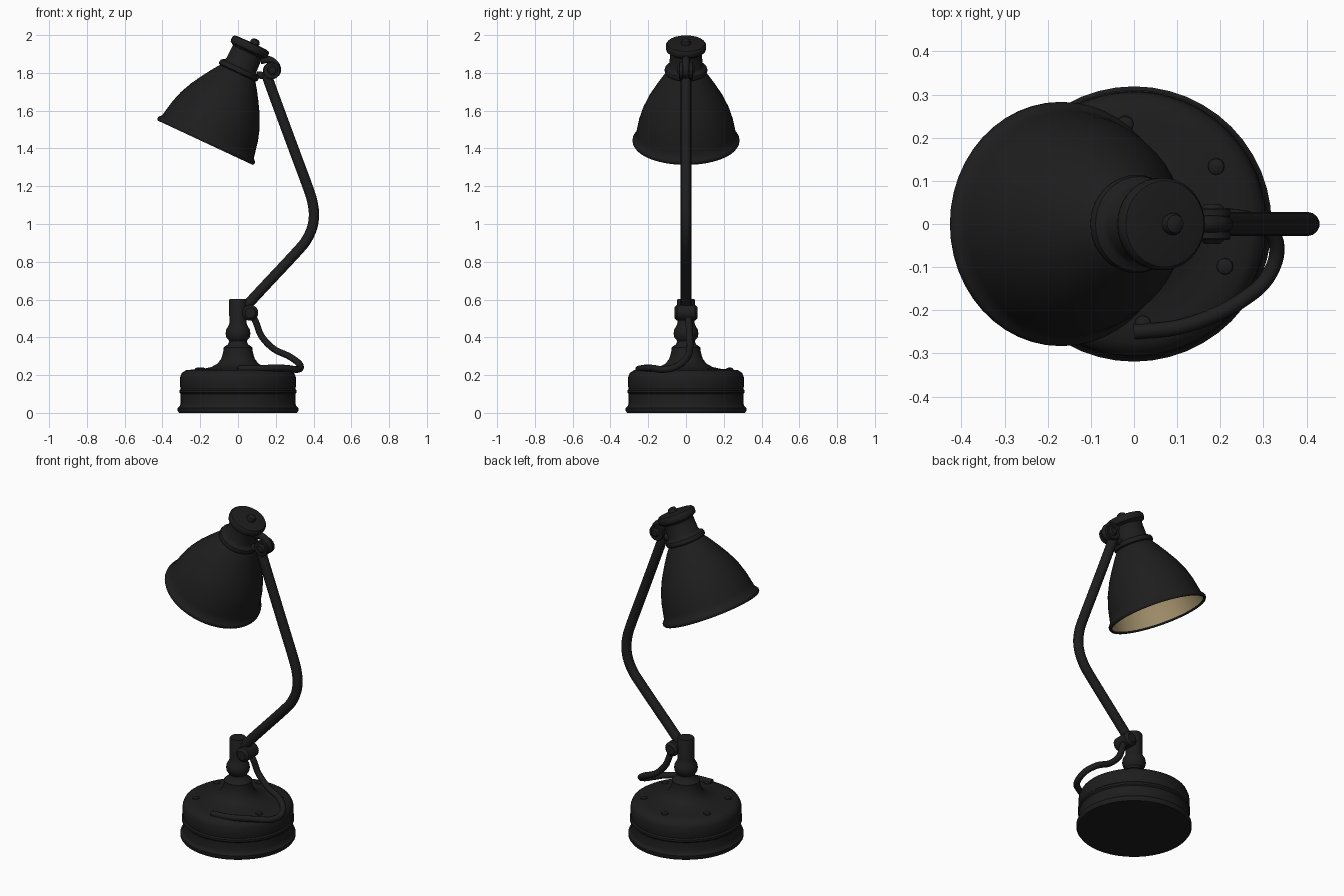
import bpy, bmesh, math
from mathutils import Vector, Matrix

if "Cube" in bpy.data.objects:
    bpy.data.objects.remove(bpy.data.objects["Cube"])


def material(name, rgb):
    m = bpy.data.materials.new(name)
    m.diffuse_color = (*rgb, 1)
    m.use_nodes = True
    m.node_tree.nodes["Principled BSDF"].inputs["Base Color"].default_value = m.diffuse_color
    return m


BLACK = material("soft black", (0.0125, 0.0125, 0.0125))
CREAM = material("warm cream", (0.42, 0.32, 0.17))
UP = Matrix.Identity(4)


def finish(name, bm, mat, angle=40):
    me = bpy.data.meshes.new(name)
    bm.to_mesh(me)
    bm.free()
    me.materials.append(mat)
    ob = bpy.data.objects.new(name, me)
    bpy.context.collection.objects.link(ob)
    bpy.ops.object.select_all(action='DESELECT')
    ob.select_set(True)
    bpy.context.view_layer.objects.active = ob
    bpy.ops.object.shade_smooth_by_angle(angle=math.radians(angle))
    return ob


def lathe(name, profile, mat=BLACK, frame=UP, n=40):
    """Revolve (radius, height) pairs around the local z axis."""
    bm = bmesh.new()
    rings = []
    for r, z in profile:
        if r < 1e-5:
            rings.append([bm.verts.new(frame @ Vector((0, 0, z)))] * n)
        else:
            rings.append([bm.verts.new(frame @ Vector((r * math.cos(2 * math.pi * i / n),
                                                       r * math.sin(2 * math.pi * i / n), z)))
                          for i in range(n)])
    for a, b in zip(rings, rings[1:]):
        for i in range(n):
            j = (i + 1) % n
            bm.faces.new(list(dict.fromkeys((a[i], a[j], b[j], b[i]))))
    return finish(name, bm, mat)


def smooth_path(pts, steps):
    """Catmull-Rom curve through the points."""
    p = [Vector(q) for q in pts]
    p = [2 * p[0] - p[1]] + p + [2 * p[-1] - p[-2]]
    out = []
    for k in range(1, len(p) - 2):
        a, b, c, d = p[k - 1:k + 3]
        for s in range(steps):
            t = s / steps
            out.append(0.5 * (2 * b + (c - a) * t + (2 * a - 5 * b + 4 * c - d) * t * t
                              + (3 * b - a - 3 * c + d) * t ** 3))
    return out + [p[-2]]


def tube(name, pts, r, n=14):
    """Sweep a circle along a path, carrying the frame along."""
    bm = bmesh.new()
    side, prev = Vector((0, 1, 0)), None
    for i, p in enumerate(pts):
        t = (pts[min(i + 1, len(pts) - 1)] - pts[max(i - 1, 0)]).normalized()
        side = (side - t * side.dot(t)).normalized()
        other = t.cross(side)
        ring = [bm.verts.new(p + r * (side * math.cos(2 * math.pi * k / n)
                                      + other * math.sin(2 * math.pi * k / n))) for k in range(n)]
        if prev:
            for k in range(n):
                j = (k + 1) % n
                bm.faces.new((prev[k], prev[j], ring[j], ring[k]))
        else:
            bm.faces.new(ring[::-1])
        prev = ring
    bm.faces.new(prev)
    return finish(name, bm, BLACK)


def pin(name, x, z, r, half, y=0):
    """Round-edged disc whose axis runs along y."""
    f = Matrix.Translation((x, y, z)) @ Matrix.Rotation(math.pi / 2, 4, 'X')
    e = min(r, half) * 0.35
    return lathe(name, [(0, -half), (r - e, -half), (r, -half + e), (r, half - e),
                        (r - e, half), (0, half)], frame=f, n=20)


# Base: stepped drum with a flared top
lathe("base", [(0, 0), (.312, 0), (.319, .01), (.319, .026), (.308, .038), (.304, .05),
               (.304, .1), (.311, .107), (.311, .119), (.304, .126), (.308, .15),
               (.306, .19), (.297, .212), (.275, .226), (.235, .23), (.185, .233),
               (.14, .243), (.107, .262), (.088, .288), (.078, .325), (.078, .345),
               (.07, .352), (.055, .362), (.048, .375), (.045, .385), (0, .385)], n=48)
for i in range(6):
    a = math.radians(35 + 60 * i)
    f = Matrix.Translation((.232 * math.cos(a), .232 * math.sin(a), .228))
    lathe("base_screw", [(.02, 0), (.018, .007), (.01, .011), (0, .012)], frame=f, n=12)

# Stem with ball
lathe("stem", [(.04, .37), (.048, .383), (.062, .4), (.066, .42), (.062, .442),
               (.05, .462), (.046, .475), (.047, .596), (.043, .603), (0, .603)], n=28)

# Lower pivot
pin("lower_pivot", .065, .53, .042, .062)

# Bent arm
arm = [(.045, 0, .567), (.15, 0, .68), (.32, 0, .862), (.365, 0, .92), (.392, 0, .98),
       (.402, 0, 1.04), (.397, 0, 1.1), (.375, 0, 1.18), (.275, 0, 1.45), (.165, 0, 1.75),
       (.15, 0, 1.8)]
tube("arm", smooth_path(arm, 4), .028)

# Power cable drooping onto the base
cable = [(.07, .01, .53), (.095, .015, .48), (.125, .02, .405), (.19, .02, .338),
         (.27, .01, .3), (.322, -.025, .262), (.33, -.075, .236), (.305, -.13, .23),
         (.26, -.17, .236), (.19, -.21, .238), (.1, -.24, .234), (0, -.25, .232)]
tube("power_cable", smooth_path(cable, 5), .018, 10)

# Tilted frame of the shade, origin at the rim centre
HEAD = Matrix.Translation((-.172, 0, 1.434)) @ Matrix.Rotation(math.radians(25), 4, 'Y')
lathe("shade_outside", [(.266, .006), (.27, -.003), (.278, -.004), (.283, .004), (.283, .014),
                        (.276, .023), (.268, .03), (.262, .06), (.25, .12), (.23, .185),
                        (.2, .25), (.165, .31), (.13, .365), (.105, .4), (.095, .41)],
      frame=HEAD, n=48)
lathe("shade_inside", [(0, .4), (.09, .4), (.122, .36), (.157, .305), (.192, .245),
                       (.222, .18), (.242, .115), (.255, .055), (.266, .006)],
      CREAM, HEAD, 48)

# Bulb
lathe("bulb", [(0, .17), (.035, .176), (.06, .196), (.07, .23), (.062, .27), (.04, .31),
               (.032, .34), (.032, .4)], CREAM, HEAD, 24)

# Collar, lamp holder, cap and cap knob
lathe("lamp_holder", [(.1, .4), (.112, .408), (.114, .42), (.11, .432), (.094, .44),
                      (.087, .45), (.085, .525), (.094, .533), (.104, .538), (.107, .548),
                      (.107, .566), (.1, .576), (.085, .579), (0, .581)], frame=HEAD, n=36)
lathe("cap_knob", [(.024, .575), (.026, .59), (.021, .602), (.01, .607), (0, .608)],
      frame=HEAD @ Matrix.Translation((.015, 0, 0)), n=16)

# Upper pivot: fork cheeks, pin and strap to the collar
for s in (-1, 1):
    pin("fork_cheek", .178, 1.812, .046, .011, y=.026 * s)
pin("upper_pivot", .182, 1.815, .028, .046)
tube("pivot_strap", smooth_path([(.1, 0, 1.79), (.16, 0, 1.785), (.205, 0, 1.8),
                                 (.203, 0, 1.84), (.165, 0, 1.87), (.12, 0, 1.865)], 4), .02, 10)
